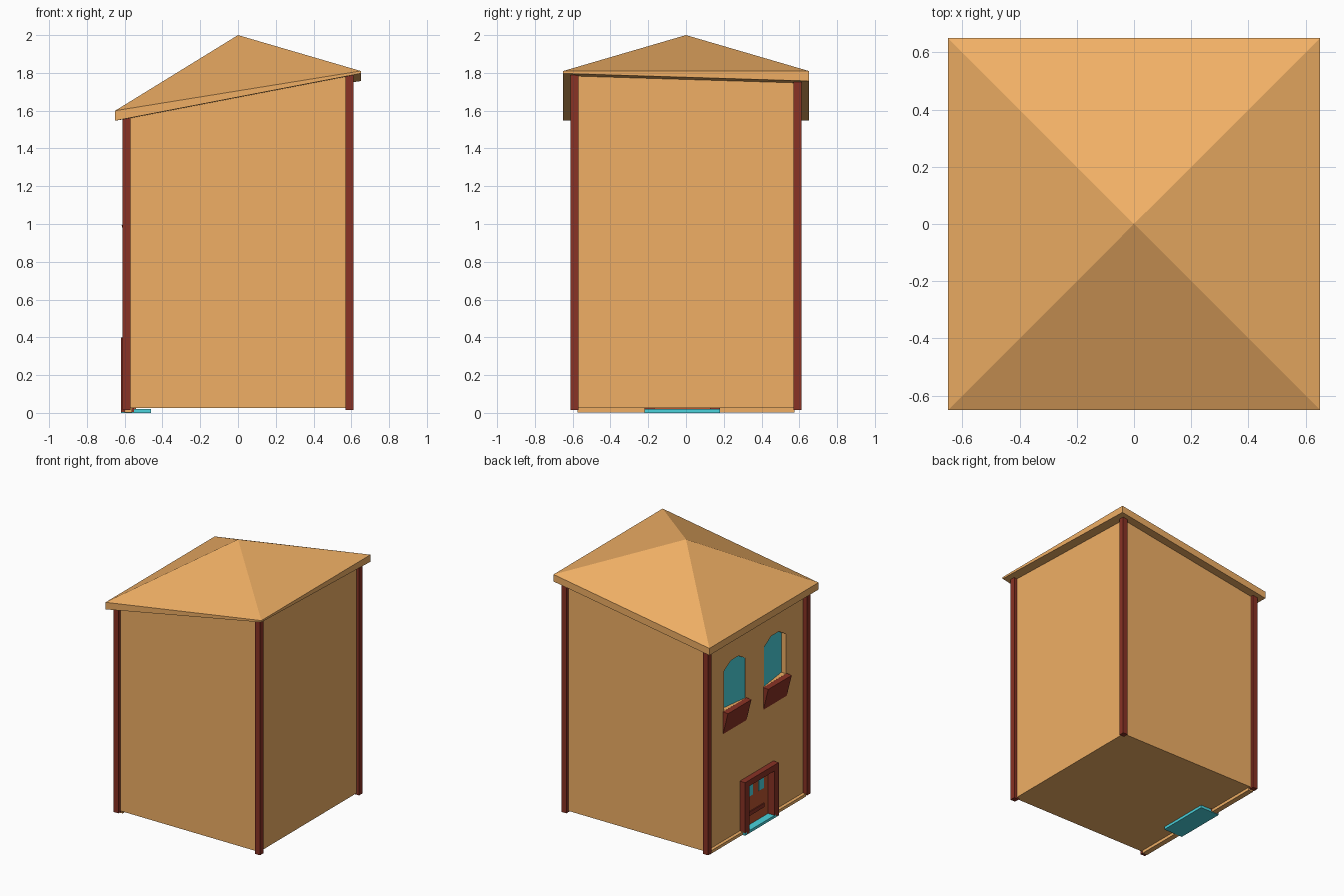
import bpy, bmesh
from mathutils import Vector

if "Cube" in bpy.data.objects:
    bpy.data.objects.remove(bpy.data.objects["Cube"])


def material(name, rgb):
    m = bpy.data.materials.new(name)
    m.diffuse_color = (*rgb, 1)
    m.use_nodes = True
    m.node_tree.nodes["Principled BSDF"].inputs["Base Color"].default_value = m.diffuse_color
    return m


WALL = material("ochre", (0.87, 0.43, 0.13))
TRIM = material("dark_red", (0.25, 0.032, 0.018))
DOOR = material("rust", (0.50, 0.09, 0.03))
GLASS = material("teal", (0.07, 0.65, 0.72))


def loft(name, a, b, mat):
    """Closed solid between two matching rings of points."""
    bm = bmesh.new()
    va = [bm.verts.new(p) for p in a]
    vb = [bm.verts.new(p) for p in b]
    n = len(a)
    bm.faces.new(va[::-1])
    bm.faces.new(vb)
    for i in range(n):
        j = (i + 1) % n
        bm.faces.new((va[i], va[j], vb[j], vb[i]))
    bmesh.ops.recalc_face_normals(bm, faces=bm.faces)
    me = bpy.data.meshes.new(name)
    bm.to_mesh(me)
    bm.free()
    me.materials.append(mat)
    ob = bpy.data.objects.new(name, me)
    bpy.context.collection.objects.link(ob)
    return ob


def rect(x0, x1, y0, y1):
    return [(x0, y0), (x1, y0), (x1, y1), (x0, y1)]


def box(name, x0, x1, y0, y1, z0, z1, mat):
    r = rect(x0, x1, y0, y1)
    return loft(name, [(*p, z0) for p in r], [(*p, z1) for p in r], mat)


def under(x, y):
    """Height of the tilted underside of the roof."""
    u, v = (x + 0.65) / 1.3, (y + 0.65) / 1.3
    return 1.547 + u * (0.25 - 0.04 * v)


def column(name, x0, x1, y0, y1, z0, mat):
    r = rect(x0, x1, y0, y1)
    return loft(name, [(*p, z0) for p in r], [(*p, under(*p) + 0.003) for p in r], mat)


def cut(target, cutter):
    m = target.modifiers.new("cut", 'BOOLEAN')
    m.object, m.operation, m.solver = cutter, 'DIFFERENCE', 'EXACT'
    bpy.context.view_layer.objects.active = target
    bpy.ops.object.modifier_apply(modifier=m.name)
    bpy.data.objects.remove(cutter)


# Roof: lopsided hip with a fascia
bm = bmesh.new()
corners = rect(-0.65, 0.65, -0.65, 0.65)
low = [bm.verts.new((x, y, under(x, y))) for x, y in corners]
top = [bm.verts.new((x, y, 1.6 if x < 0 else 1.81)) for x, y in corners]
apex = bm.verts.new((0, 0, 2))
for i in range(4):
    j = (i + 1) % 4
    bm.faces.new((low[i], low[j], top[j], top[i]))
    bm.faces.new((top[i], top[j], apex))
bm.faces.new((low[0], low[2], low[1]))
bm.faces.new((low[0], low[3], low[2]))
bmesh.ops.recalc_face_normals(bm, faces=bm.faces)
me = bpy.data.meshes.new("roof")
bm.to_mesh(me)
bm.free()
me.materials.append(WALL)
bpy.context.collection.objects.link(bpy.data.objects.new("roof", me))

# House body and the four corner posts
FX = -0.575
body = column("walls", FX, 0.588, -0.588, 0.588, 0.025, WALL)
for i, (x, y) in enumerate(rect(-0.611, 0.57, -0.611, 0.57)):
    column(f"corner_post_{i}", x, x + 0.041, y, y + 0.041, 0.015, TRIM)

# Windows with chamfered tops, and wedge-shaped window boxes
shape = [(0.11, 1.0), (0.37, 1.0), (0.37, 1.3), (0.285, 1.35), (0.195, 1.35), (0.11, 1.3)]
for side, s in (("left", 1), ("right", -1)):
    def depth(y, extra=0.0):
        return FX + 0.008 + (y - 0.11) / 0.26 * 0.035 + extra
    back = [(depth(y), s * y, z) for y, z in shape]
    cut(body, loft("window_cutter", [(-0.7, s * y, z) for y, z in shape], back, WALL))
    loft(f"window_pane_{side}", [(depth(y, -0.004), s * y, z) for y, z in shape],
         [(depth(y, 0.006), s * y, z) for y, z in shape], GLASS)
    wedge = [(FX + 0.005, 0.81), (FX + 0.005, 1.0), (-0.616, 0.995)]
    loft(f"window_box_{side}", [(x, s * 0.1, z) for x, z in wedge],
         [(x, s * 0.38, z) for x, z in wedge], TRIM)

# Doorway: recess, frame, slab with two panes and a lower panel
cut(body, box("door_cutter", -0.7, -0.55, -0.19, 0.15, -0.1, 0.37, WALL))
box("door_jamb_left", -0.62, -0.55, 0.13, 0.18, 0.005, 0.40, TRIM)
box("door_jamb_right", -0.62, -0.55, -0.22, -0.17, 0.005, 0.40, TRIM)
box("door_lintel", -0.62, -0.55, -0.17, 0.13, 0.355, 0.40, TRIM)
box("door", -0.565, -0.54, -0.17, 0.13, 0.02, 0.355, DOOR)
for i, y in enumerate((-0.085, 0.045)):
    box(f"door_pane_{i}", -0.57, -0.56, y - 0.03, y + 0.03, 0.235, 0.32, GLASS)
box("door_panel", -0.572, -0.56, -0.12, 0.08, 0.09, 0.12, TRIM)

# Threshold and the base strip along the entrance wall
box("threshold", -0.62, -0.46, -0.22, 0.18, 0.0, 0.02, GLASS)
box("base_strip_left", -0.6, -0.56, 0.18, 0.575, 0.003, 0.025, WALL)
box("base_strip_right", -0.6, -0.56, -0.575, -0.22, 0.003, 0.025, WALL)
